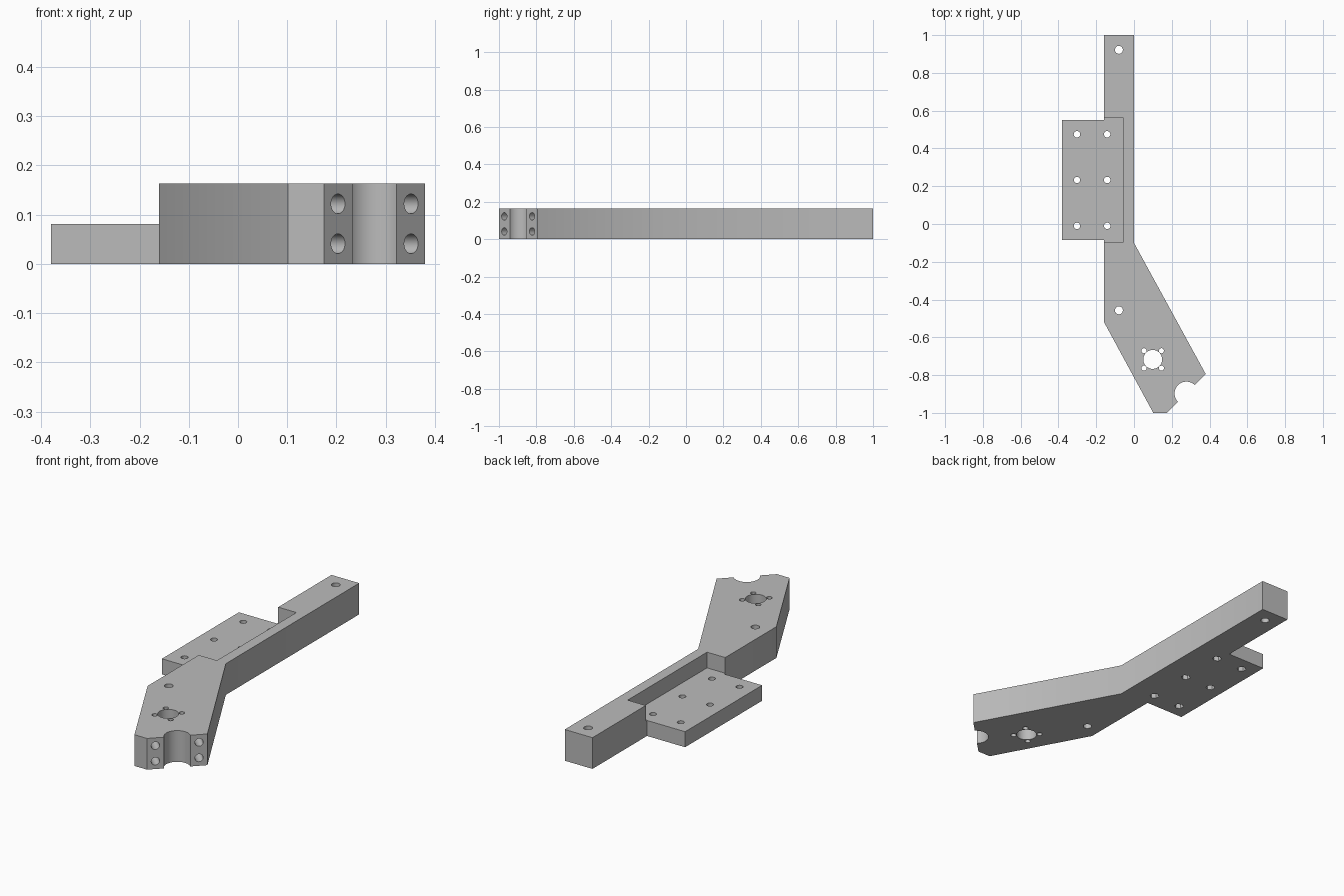
import bpy, bmesh, math
from mathutils import Matrix, Vector

cube = bpy.data.objects.get("Cube")
if cube:
    bpy.data.objects.remove(cube, do_unlink=True)

HEIGHT = 0.163
PLATE_TOP = 0.081

grey = bpy.data.materials.new("plain grey")
grey.use_nodes = True
grey.diffuse_color = (0.5, 0.5, 0.5, 1)
grey.node_tree.nodes["Principled BSDF"].inputs["Base Color"].default_value = (0.5, 0.5, 0.5, 1)


def finish(name, bm):
    bmesh.ops.recalc_face_normals(bm, faces=bm.faces)
    mesh = bpy.data.meshes.new(name)
    bm.to_mesh(mesh)
    bm.free()
    mesh.materials.append(grey)
    obj = bpy.data.objects.new(name, mesh)
    bpy.context.collection.objects.link(obj)
    return obj


def prism(name, outline, low, high):
    bm = bmesh.new()
    face = bm.faces.new([bm.verts.new((x, y, low)) for x, y in outline])
    result = bmesh.ops.extrude_face_region(bm, geom=[face])
    top = [v for v in result["geom"] if isinstance(v, bmesh.types.BMVert)]
    bmesh.ops.translate(bm, verts=top, vec=(0, 0, high - low))
    return finish(name, bm)


def rod(name, centre, radius, length, axis=(0, 0, 1), sides=32):
    bm = bmesh.new()
    turn = Vector(axis).to_track_quat("Z", "Y").to_matrix().to_4x4()
    bmesh.ops.create_cone(bm, cap_ends=True, segments=sides, radius1=radius, radius2=radius,
                          depth=length, matrix=Matrix.Translation(centre) @ turn)
    return finish(name, bm)


# Bent arm and side plate in one outline
bracket = prism("bracket_arm", [
    (-0.16, 1), (-0.16, 0.55), (-0.38, 0.55), (-0.38, -0.085), (-0.16, -0.085),
    (-0.16, -0.517), (0.102, -1), (0.175, -1), (0.38, -0.795), (0, -0.1), (0, 1)], 0, HEIGHT)

# Pocket that lowers the side plate and cuts into the arm
cutters = [prism("pocket_cutter", [(-0.5, -0.095), (-0.055, -0.095), (-0.055, 0.56), (-0.5, 0.56)],
                 PLATE_TOP, 0.3)]

# Plate holes, each with a hexagonal recess underneath
for x in (-0.302, -0.142):
    for y in (-0.01, 0.233, 0.475):
        cutters.append(rod("plate_hole_cutter", (x, y, 0.1), 0.017, 0.5))
        cutters.append(rod("nut_recess_cutter", (x, y, 0), 0.023, 0.06, sides=6))

# Arm holes
for y in (0.922, -0.457):
    cutters.append(rod("arm_hole_cutter", (-0.08, y, 0.1), 0.021, 0.5))

# Shaft hole ringed by four screw holes
sx, sy = 0.099, -0.717
cutters.append(rod("shaft_hole_cutter", (sx, sy, 0.1), 0.05, 0.5, sides=48))
for dx in (-0.046, 0.046):
    for dy in (-0.046, 0.046):
        cutters.append(rod("screw_hole_cutter", (sx + dx, sy + dy, 0.1), 0.0135, 0.5))

# Round notch and clamp holes in the slanted end
end = Vector((0.2775, -0.8975, 0))
along = Vector((1, 1, 0)).normalized()
inward = Vector((-1, 1, 0)).normalized()
cutters.append(rod("notch_cutter", end + Vector((0, 0, 0.1)), 0.063, 0.5, sides=48))
for side in (-1, 1):
    for z in (0.041, 0.122):
        place = end + along * side * 0.105 + Vector((0, 0, z))
        cutters.append(rod("clamp_hole_cutter", place, 0.02, 0.3, axis=inward))

# Apply the cuts and discard the cutters
bpy.ops.object.select_all(action="DESELECT")
bpy.context.view_layer.objects.active = bracket
bracket.select_set(True)
for cutter in cutters:
    cutter.hide_render = True
    cut = bracket.modifiers.new("cut", "BOOLEAN")
    cut.operation = "DIFFERENCE"
    cut.solver = "EXACT"
    cut.object = cutter
    bpy.ops.object.modifier_apply(modifier=cut.name)
    bpy.data.objects.remove(cutter, do_unlink=True)

bpy.ops.object.shade_smooth_by_angle(angle=math.radians(30))
